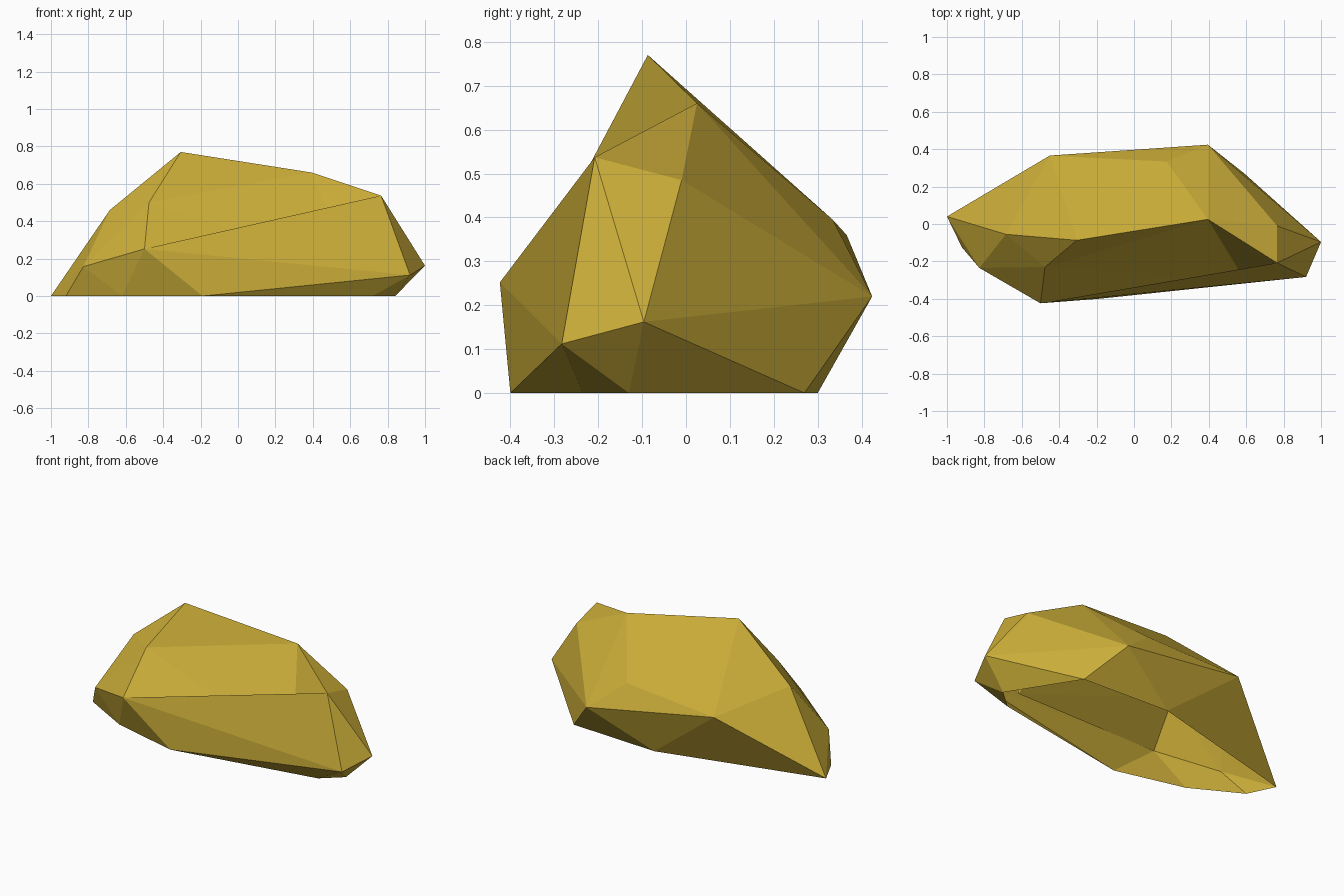
import bpy, bmesh

if "Cube" in bpy.data.objects:
    bpy.data.objects.remove(bpy.data.objects["Cube"])

# Key corners of the boulder
corners = {
    # ground outline
    "left": (-1.0, 0.04, 0), "left_front": (-0.92, -0.125, 0),
    "front_a": (-0.62, -0.29, 0), "front_b": (-0.19, -0.40, 0),
    "right_a": (0.72, -0.235, 0), "right_b": (0.84, -0.13, 0),
    "back_a": (0.59, 0.27, 0), "back_b": (0.01, 0.30, 0),
    # bulging middle
    "low_left": (-0.827, -0.235, 0.157), "belly": (-0.50, -0.424, 0.252),
    "low_front": (0.59, -0.295, 0.157), "low_right": (0.92, -0.283, 0.112),
    "tip": (1.0, -0.096, 0.162), "rear": (0.395, 0.424, 0.22),
    "rear_left": (-0.45, 0.366, 0.36), "rear_top": (0.175, 0.334, 0.395),
    # shoulders and ridge
    "shoulder": (-0.476, -0.23, 0.50), "left_top": (-0.685, -0.055, 0.46),
    "peak": (-0.306, -0.087, 0.77), "ridge": (0.395, 0.025, 0.66),
    "right_top": (0.765, -0.208, 0.537), "right_back": (0.765, -0.01, 0.485),
}

# Rock body: hull over the corners
bm = bmesh.new()
v = {name: bm.verts.new(co) for name, co in corners.items()}
bmesh.ops.convex_hull(bm, input=list(bm.verts), use_existing_faces=False)

# Front side is slightly hollow: swap the hull faces for a creased panel
panel = {v[n] for n in ("peak", "shoulder", "belly", "low_front", "right_top", "ridge")}
old = [f for f in bm.faces if set(f.verts) <= panel]
bmesh.ops.delete(bm, geom=old, context='FACES_ONLY')
for names in (("peak", "shoulder", "ridge"), ("shoulder", "low_front", "ridge"),
              ("shoulder", "belly", "low_front"), ("ridge", "low_front", "right_top")):
    bm.faces.new([v[n] for n in names])

# Underside is open
under = [f for f in bm.faces if all(p.co.z < 0.001 for p in f.verts)]
bmesh.ops.delete(bm, geom=under, context='FACES_ONLY')
loose = [e for e in bm.edges if not e.link_faces]
bmesh.ops.delete(bm, geom=loose, context='EDGES')

# Outward normals (the hull encloses this centre)
bmesh.ops.recalc_face_normals(bm, faces=list(bm.faces))
if sum(f.normal.z * f.calc_area() for f in bm.faces) < 0:
    bmesh.ops.reverse_faces(bm, faces=list(bm.faces))

mesh = bpy.data.meshes.new("boulder")
bm.to_mesh(mesh)
bm.free()
rock = bpy.data.objects.new("boulder", mesh)
bpy.context.collection.objects.link(rock)

mat = bpy.data.materials.new("ochre stone")
mat.diffuse_color = (0.6, 0.42, 0.04, 1)
mat.use_nodes = True
mat.node_tree.nodes["Principled BSDF"].inputs["Base Color"].default_value = mat.diffuse_color
mesh.materials.append(mat)
